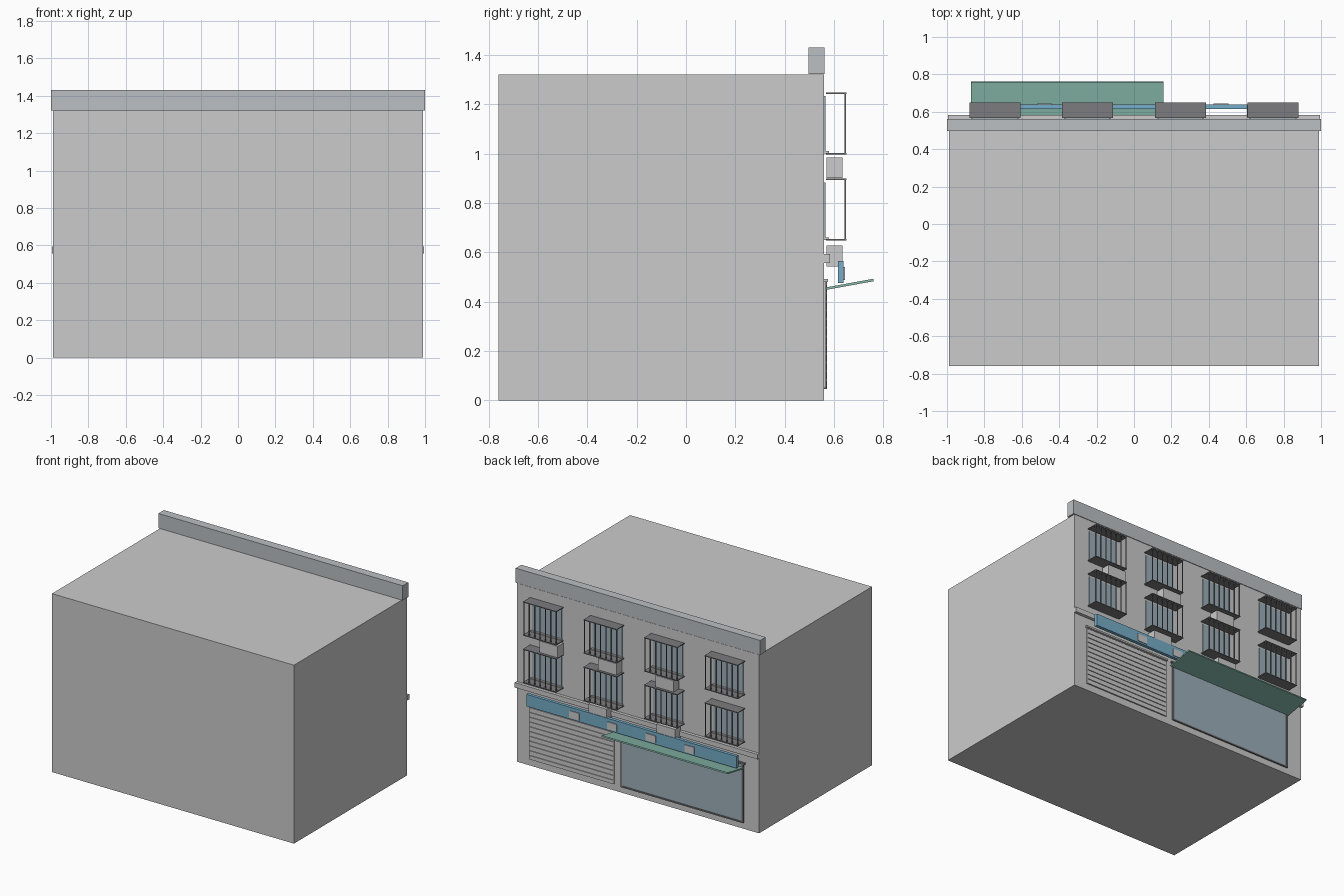
import bpy, bmesh
from mathutils import Matrix, Vector

if "Cube" in bpy.data.objects:
    bpy.data.objects.remove(bpy.data.objects["Cube"])


def material(name, rgb):
    m = bpy.data.materials.new(name)
    m.diffuse_color = (*rgb, 1)
    m.use_nodes = True
    m.node_tree.nodes["Principled BSDF"].inputs["Base Color"].default_value = m.diffuse_color
    return m


GLASS = material("glass", (0.34, 0.43, 0.49))
BLUE = material("sign_blue", (0.18, 0.42, 0.58))
GREEN = material("awning_green", (0.25, 0.50, 0.42))
DARK = material("iron", (0.20, 0.20, 0.21))
TRIM = material("trim", (0.50, 0.53, 0.55))
LIGHT = material("plate_light", (0.75, 0.75, 0.72))


def boxes(name, bounds, mat=None):
    """One object made of axis-aligned boxes given as (x0, x1, y0, y1, z0, z1)."""
    bm = bmesh.new()
    for x0, x1, y0, y1, z0, z1 in bounds:
        centre = Vector((x0 + x1, y0 + y1, z0 + z1)) / 2
        size = Matrix.Diagonal((x1 - x0, y1 - y0, z1 - z0, 1))
        bmesh.ops.create_cube(bm, size=1, matrix=Matrix.Translation(centre) @ size)
    mesh = bpy.data.meshes.new(name)
    bm.to_mesh(mesh)
    bm.free()
    if mat:
        mesh.materials.append(mat)
    ob = bpy.data.objects.new(name, mesh)
    bpy.context.collection.objects.link(ob)
    return ob


WALL = 0.56

# Building mass, parapet and ledge over the shops
boxes("building", [(-0.99, 0.99, -0.76, WALL, 0, 1.32)])
boxes("parapet", [(-1, 1, 0.497, 0.562, 1.322, 1.43)], TRIM)
boxes("ledge", [(-0.995, 0.995, WALL, 0.583, 0.557, 0.593)])

# Windows with sill and projecting barred cage
for row, z in enumerate((0.65, 1.0)):
    for col, x in enumerate((-0.743, -0.248, 0.248, 0.743)):
        tag = f"{row}_{col}"
        boxes("window_glass_" + tag, [(x - 0.12, x + 0.12, WALL, 0.566, z, z + 0.233)], GLASS)
        boxes("window_sill_" + tag, [(x - 0.125, x + 0.125, WALL, 0.579, z, z + 0.01)])
        cage = [(x - 0.136, x + 0.136, 0.567, 0.65, h, h + 0.006) for h in (z - 0.003, z + 0.242)]
        for i in range(7):
            bx = x - 0.132 + i * 0.044
            cage.append((bx - 0.003, bx + 0.003, 0.642, 0.648, z, z + 0.245))
        boxes("window_cage_" + tag, cage, DARK)

# Air conditioners
for i, (x, z) in enumerate([(0.68, 0.9), (0.20, 0.9), (-0.268, 0.9), (0.28, 0.542), (-0.28, 0.542)]):
    boxes(f"air_conditioner_{i}", [(x - 0.075, x + 0.075, 0.57, 0.635, z, z + 0.085)])

# Sign board with blank plates
boxes("sign_board", [(-0.86, 0.86, 0.615, 0.639, 0.476, 0.564)], BLUE)
boxes("sign_plates", [(x - 0.04, x + 0.04, 0.638, 0.644, 0.487, 0.54)
                      for x in (-0.478, -0.16, 0.157, 0.465)], LIGHT)

# Roller shutter: slats, side rails and head
N, Z0, Z1 = 12, 0.05, 0.475
step = (Z1 - Z0) / N
boxes("shutter_slats", [(0.2, 0.88, WALL, 0.57, Z0 + i * step, Z0 + i * step + step * 0.8)
                        for i in range(N)])
boxes("shutter_backing", [(0.2, 0.88, WALL, 0.564, Z0, Z1)])
boxes("shutter_frame", [(0.193, 0.2, WALL, 0.568, Z0, 0.485),
                        (0.88, 0.887, WALL, 0.568, Z0, 0.485),
                        (0.185, 0.895, WALL, 0.575, 0.48, 0.492)])

# Shop front glass and frame
boxes("shop_glass", [(-0.86, 0.13, WALL, 0.566, 0.05, 0.48)], GLASS)
boxes("shop_frame", [(-0.867, -0.855, WALL, 0.571, 0.045, 0.485),
                     (0.126, 0.137, WALL, 0.571, 0.045, 0.485),
                     (-0.867, 0.137, WALL, 0.571, 0.045, 0.055),
                     (-0.88, 0.15, WALL, 0.575, 0.48, 0.492)], DARK)

# Awning, tilted up towards the street
awning = boxes("awning", [(-0.515, 0.515, 0, 0.193, -0.005, 0.005)], GREEN)
awning.location = (-0.357, 0.57, 0.453)
awning.rotation_euler.x = 0.18
